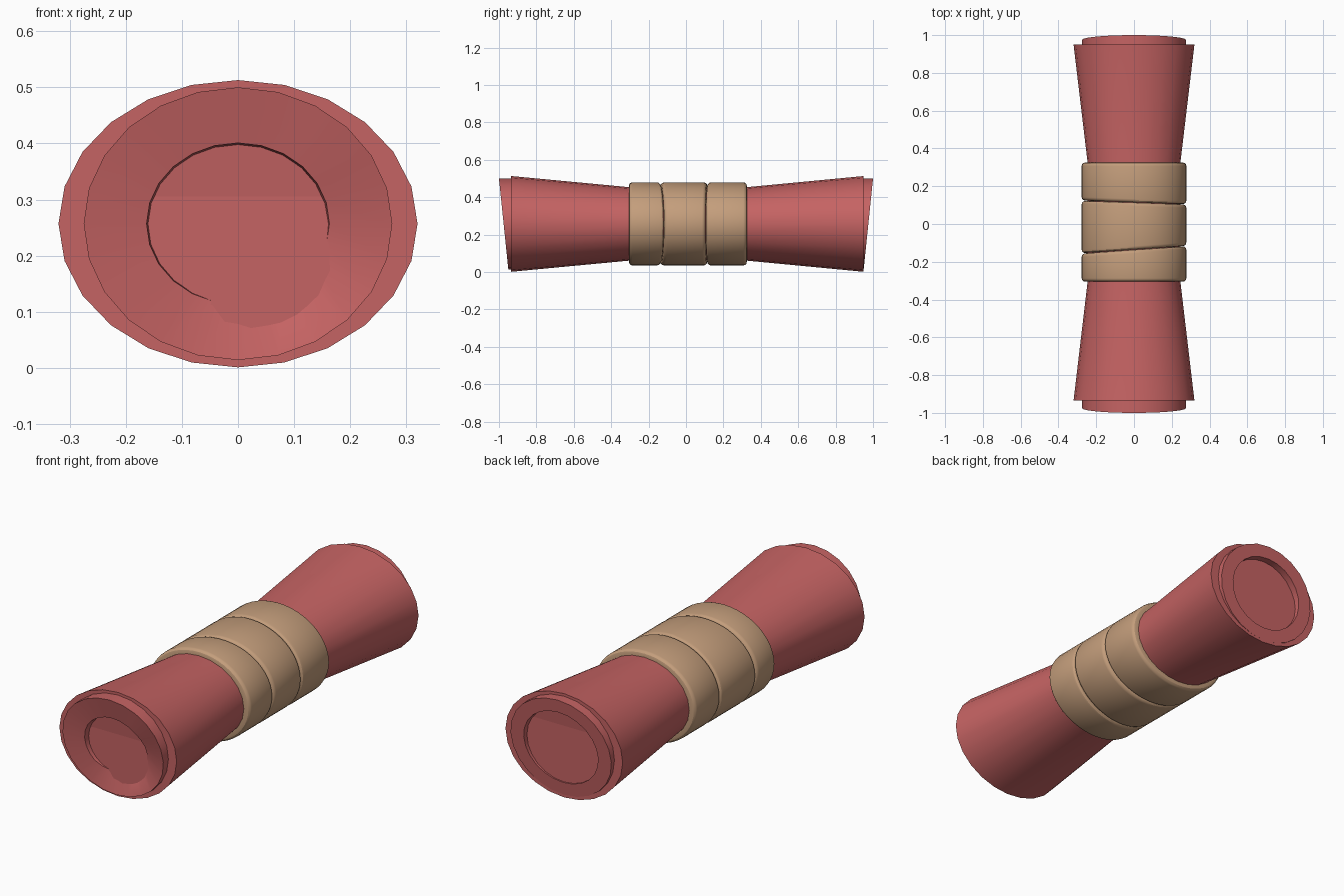
import bpy, bmesh
from math import sin, cos, pi, tau

if "Cube" in bpy.data.objects:
    bpy.data.objects.remove(bpy.data.objects["Cube"])

CZ = 0.257  # height of the long axis


def material(name, color):
    m = bpy.data.materials.new(name)
    m.diffuse_color = color
    m.use_nodes = True
    m.node_tree.nodes["Principled BSDF"].inputs["Base Color"].default_value = m.diffuse_color
    return m


RED = material("red_cloth", (0.56, 0.125, 0.125, 1))
TAN = material("tan_strap", (0.55, 0.34, 0.2, 1))


def loft(name, rings, mat, n=24, closed=False):
    """Join elliptical rings (rx, rz, y function of angle, x, z) along y."""
    bm = bmesh.new()
    loops = []
    for rx, rz, yf in rings:
        loop = []
        for i in range(n):
            a = tau * i / n
            x, z = rx * cos(a), rz * sin(a)
            loop.append(bm.verts.new((x, yf(a, x, z), CZ + z)))
        loops.append(loop)
    pairs = list(zip(loops, loops[1:]))
    if closed:
        pairs.append((loops[-1], loops[0]))
    else:
        bm.faces.new(loops[0])
        bm.faces.new(loops[-1])
    for p, q in pairs:
        for i in range(n):
            j = (i + 1) % n
            bm.faces.new((p[i], p[j], q[j], q[i]))
    bmesh.ops.recalc_face_normals(bm, faces=bm.faces)
    me = bpy.data.meshes.new(name)
    bm.to_mesh(me)
    bm.free()
    ob = bpy.data.objects.new(name, me)
    bpy.context.collection.objects.link(ob)
    me.materials.append(mat)
    bpy.ops.object.select_all(action='DESELECT')
    bpy.context.view_layer.objects.active = ob
    ob.select_set(True)
    bpy.ops.object.shade_smooth_by_angle(angle=pi / 6)
    return ob


def flat(y):
    return lambda a, x, z: y


def slant(side, depth=0.0):
    # End plane leaning outward towards the top
    return lambda a, x, z: side * (0.975 + 0.103 * z - depth)


def front_lip(a, x, z):
    # Funnel edge that sinks to the recess floor at the lower right
    return slant(-1, 0.012 + 0.03 * max(0, cos(a + pi / 4)))(a, x, z)


# Flared outer roll, pinched in the middle
loft("outer_roll", [(0.32, 0.256, flat(-0.935)), (0.245, 0.196, flat(-0.3)),
                    (0.245, 0.196, flat(0.32)), (0.32, 0.256, flat(0.95))], RED)

# Inner roll ends poking out of the flared roll, each with a recess
loft("front_inner_roll", [(0.275, 0.243, flat(-0.9)), (0.275, 0.243, slant(-1)),
                          (0.163, 0.144, front_lip),
                          (0.160, 0.141, slant(-1, 0.045))], RED)
loft("back_inner_roll", [(0.275, 0.243, flat(0.9)), (0.275, 0.243, slant(1)),
                         (0.203, 0.180, slant(1)),
                         (0.203, 0.180, slant(1, 0.035))], RED)


def strap(name, y0, t0, y1, t1, r=0.018):
    # Rounded band between two planes y = y0 + t0*x and y = y1 + t1*x
    def edge(y, t, off):
        return lambda a, x, z: y + t * x + off
    rings = [(0.235, 0.187, edge(y0, t0, 0))]
    for k in range(4):
        b = pi / 2 * k / 3
        d = r * (1 - sin(b))
        rings.append((0.277 - d, 0.222 - d, edge(y0, t0, r * (1 - cos(b)))))
    for k in range(4):
        b = pi / 2 * k / 3
        d = r * (1 - cos(b))
        rings.append((0.277 - d, 0.222 - d, edge(y1, t1, -r * (1 - sin(b)))))
    rings.append((0.235, 0.187, edge(y1, t1, 0)))
    loft(name, rings, TAN, 48, closed=True)


# Three strap turns, side by side and slightly skewed
strap("front_strap", -0.305, 0, -0.137, 0.07)
strap("middle_strap", -0.135, 0.07, 0.113, -0.035)
strap("back_strap", 0.115, -0.035, 0.325, 0)
